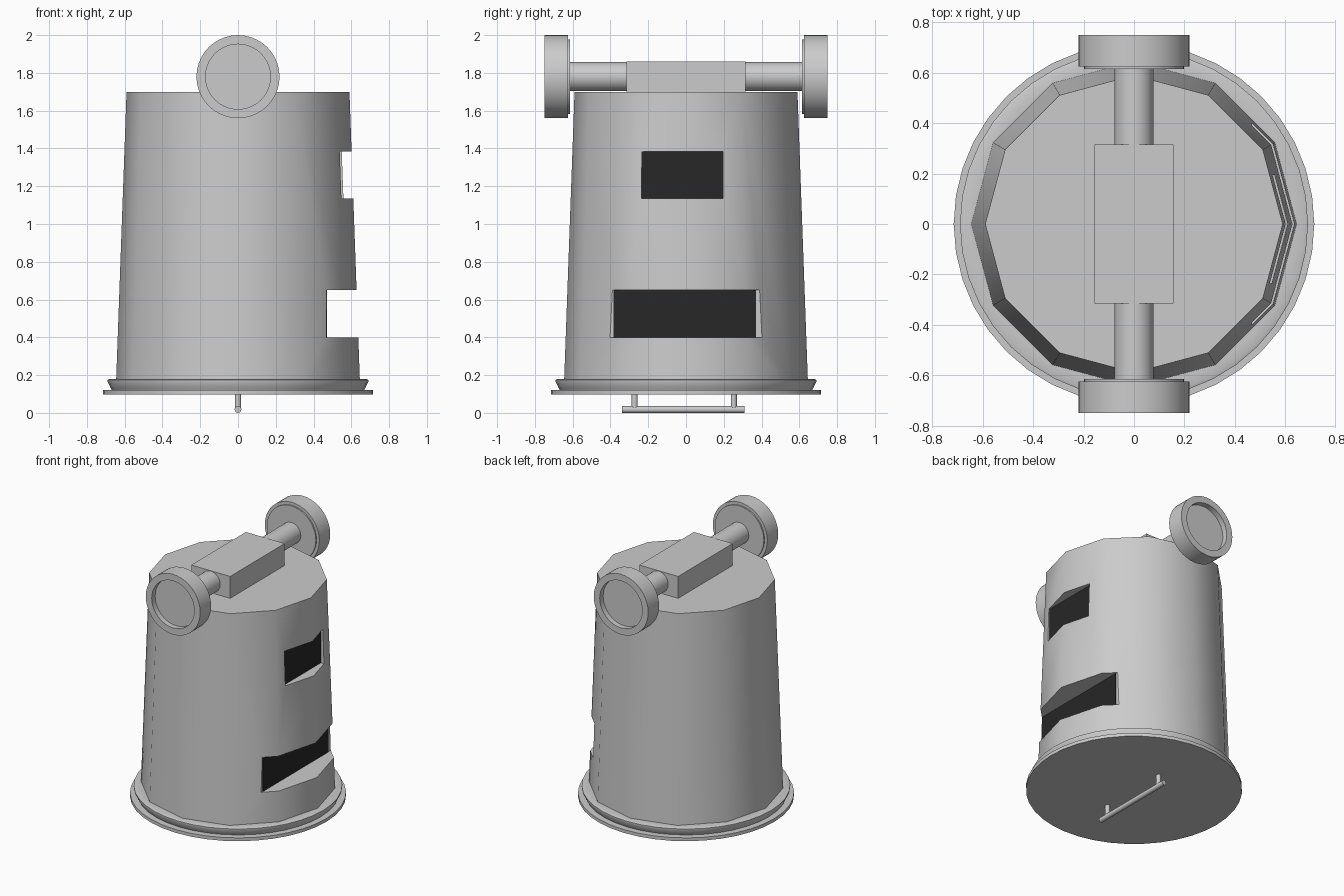
import bpy, math
from mathutils import Matrix

if "Cube" in bpy.data.objects:
    bpy.data.objects.remove(bpy.data.objects["Cube"])


def material(name, v):
    m = bpy.data.materials.new(name)
    m.diffuse_color = (v, v, v, 1)
    m.use_nodes = True
    m.node_tree.nodes["Principled BSDF"].inputs["Base Color"].default_value = m.diffuse_color
    return m


GREY = material("light_grey", 0.6)
DARK = material("near_black", 0.02)


def finish(obj, name, mat=GREY, smooth=True):
    obj.name = name
    obj.data.materials.append(mat)
    if smooth:
        bpy.ops.object.select_all(action='DESELECT')
        obj.select_set(True)
        bpy.context.view_layer.objects.active = obj
        bpy.ops.object.shade_smooth_by_angle(angle=math.radians(35))
    return obj


def box(name, lo, hi, mat=GREY):
    bpy.ops.mesh.primitive_cube_add(size=1)
    o = bpy.context.object
    size = [b - a for a, b in zip(lo, hi)]
    mid = [(a + b) / 2 for a, b in zip(lo, hi)]
    o.data.transform(Matrix.Translation(mid) @ Matrix.Diagonal((*size, 1)))
    return finish(o, name, mat, False)


def lathe(name, profile, n, place=Matrix()):
    """Closed solid turned about local z from (radius, height) points."""
    verts = [(r * math.cos(2 * math.pi * i / n), r * math.sin(2 * math.pi * i / n), h)
             for r, h in profile for i in range(n)]
    faces = [(k * n + i, k * n + (i + 1) % n, (k + 1) * n + (i + 1) % n, (k + 1) * n + i)
             for k in range(len(profile) - 1) for i in range(n)]
    faces.append(tuple(reversed(range(n))))
    faces.append(tuple(range((len(profile) - 1) * n, len(profile) * n)))
    me = bpy.data.meshes.new(name)
    me.from_pydata(verts, [], faces)
    me.transform(place)
    o = bpy.data.objects.new(name, me)
    bpy.context.collection.objects.link(o)
    return finish(o, name)


# Tapered twelve-sided body with two slots on the right side
body = lathe("body", [(0.647, 0.12), (0.59, 1.70)], 12)
slots = [("upper", 0.53, -0.235, 0.195, 1.135, 1.385, -0.235, 0.195),
         ("lower", 0.468, -0.45, 0.45, 0.40, 0.65, -0.385, 0.37)]
for label, x, y0, y1, z0, z1, p0, p1 in slots:
    cutter = box(label + "_slot_cutter", (x, y0, z0), (0.9, y1, z1))
    cutter.hide_render = True
    mod = body.modifiers.new(label + "_slot", 'BOOLEAN')
    mod.operation = 'DIFFERENCE'
    mod.solver = 'EXACT'
    mod.object = cutter
    bpy.context.view_layer.objects.active = body
    bpy.ops.object.modifier_apply(modifier=mod.name)
    bpy.data.objects.remove(cutter)
    # Dark panel at the back of the slot
    box(label + "_slot_panel", (x - 0.002, p0, z0), (x + 0.003, p1, z1), DARK)

# Base plate and flared rim
lathe("base_plate", [(0.715, 0.098), (0.715, 0.122)], 40)
lathe("base_rim", [(0.668, 0.12), (0.676, 0.135), (0.69, 0.165), (0.69, 0.175), (0.68, 0.179),
                   (0.64, 0.179)], 40)

# Block on the top
box("top_block", (-0.157, -0.315, 1.69), (0.157, 0.315, 1.86))

# Axles and recessed end wheels, front and back
for side, label in ((-1, "front"), (1, "back")):
    turn = Matrix.Translation((0, 0, 1.78)) @ Matrix.Rotation(-side * math.pi / 2, 4, 'X')
    lathe(label + "_axle", [(0.077, 0.30), (0.077, 0.64)], 32, turn)
    lathe(label + "_wheel", [(0.198, 0.615), (0.198, 0.624), (0.22, 0.624), (0.22, 0.75),
                             (0.172, 0.75), (0.172, 0.71)], 40, turn)

# Handle bar below the base, on two short posts
lathe("handle_bar", [(0.018, -0.34), (0.018, 0.31)], 16,
      Matrix.Translation((0, 0, 0.018)) @ Matrix.Rotation(-math.pi / 2, 4, 'X'))
for label, y in (("front", -0.272), ("back", 0.253)):
    lathe(label + "_handle_post", [(0.016, 0.02), (0.016, 0.105)], 16,
          Matrix.Translation((0, y, 0)))
